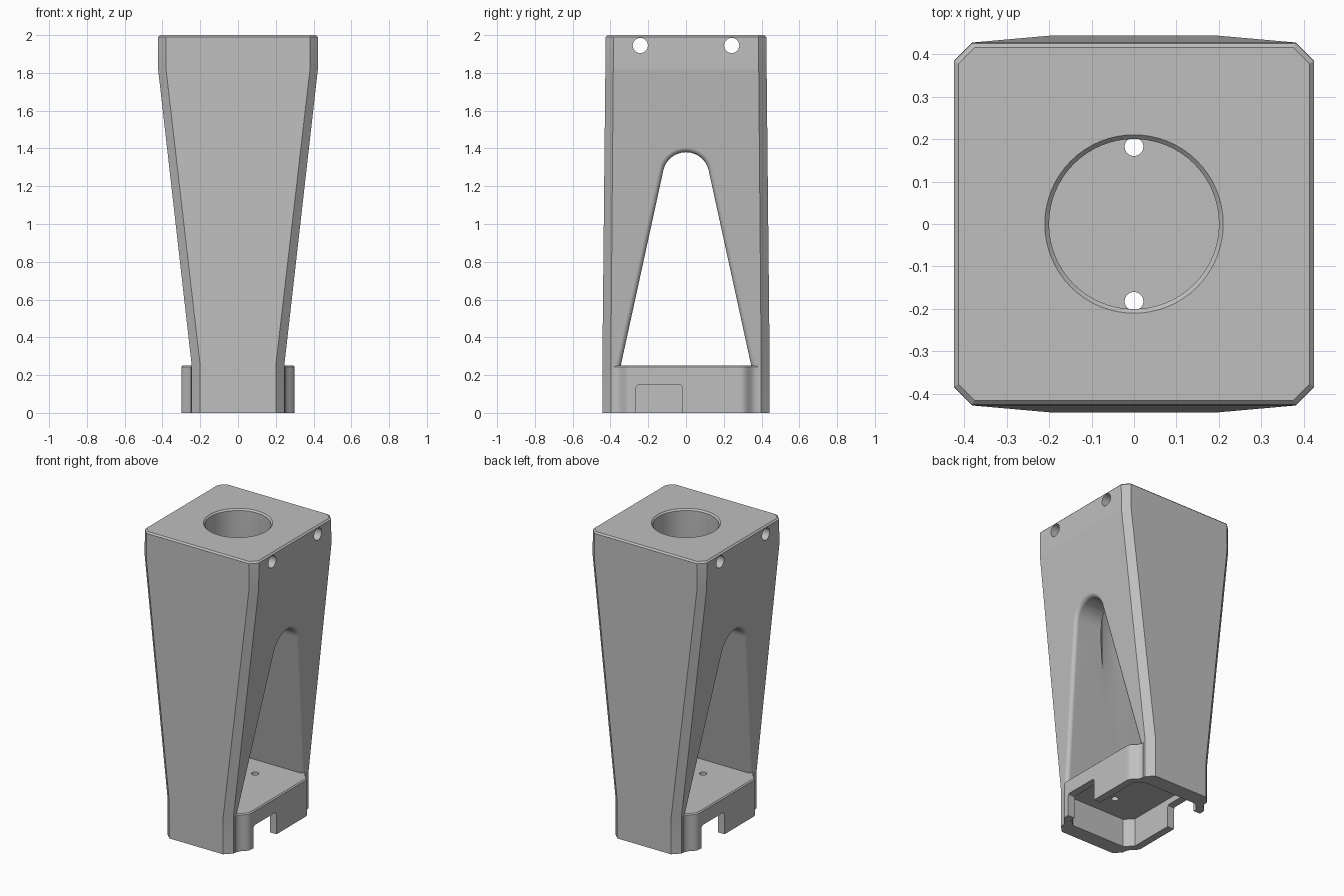
import bpy, bmesh
from math import sin, cos, pi, radians

old = bpy.data.objects.get("Cube")
if old:
    bpy.data.objects.remove(old, do_unlink=True)

grey = bpy.data.materials.new("plain grey")
grey.use_nodes = True
grey.diffuse_color = (0.52, 0.52, 0.52, 1)
grey.node_tree.nodes["Principled BSDF"].inputs["Base Color"].default_value = grey.diffuse_color


def loft(name, rings):
    """Closed solid through a list of equal-length point rings."""
    bm = bmesh.new()
    rows = [[bm.verts.new(p) for p in ring] for ring in rings]
    for a, b in zip(rows, rows[1:]):
        for i in range(len(a)):
            j = (i + 1) % len(a)
            bm.faces.new((a[i], a[j], b[j], b[i]))
    bm.faces.new(rows[0])
    bm.faces.new(rows[-1])
    bmesh.ops.recalc_face_normals(bm, faces=bm.faces)
    mesh = bpy.data.meshes.new(name)
    bm.to_mesh(mesh)
    bm.free()
    mesh.materials.append(grey)
    ob = bpy.data.objects.new(name, mesh)
    bpy.context.collection.objects.link(ob)
    return ob


def at_z(plan, z):
    return [(x, y, z) for x, y in plan]


def octagon(hx, hy, c):
    """Rectangle plan with chamfered corners."""
    return mirrored([(hx, hy - c), (hx - c, hy)])


def mirrored(quarter):
    """Full plan from its +x +y quarter."""
    half = quarter + [(-x, y) for x, y in reversed(quarter)]
    return half + [(-x, -y) for x, y in half]


def circle(r, cx=0, cy=0, n=64):
    return [(cx + r * cos(2 * pi * i / n), cy + r * sin(2 * pi * i / n)) for i in range(n)]


def boolean(target, tool, operation="DIFFERENCE"):
    tool.hide_render = True
    mod = target.modifiers.new("cut", "BOOLEAN")
    mod.operation = operation
    mod.solver = "EXACT"
    mod.object = tool
    bpy.ops.object.select_all(action="DESELECT")
    bpy.context.view_layer.objects.active = target
    target.select_set(True)
    bpy.ops.object.modifier_apply(modifier=mod.name)
    bpy.data.objects.remove(tool, do_unlink=True)


# Flared column with chamfered corners
sections = [(-0.06, 0.245, 0.443, 0.045), (0.25, 0.245, 0.443, 0.045),
            (1.82, 0.423, 0.427, 0.042), (1.99, 0.423, 0.425, 0.042),
            (2.0, 0.413, 0.415, 0.038)]
body = loft("stand_body", [at_z(octagon(hx, hy, c), z) for z, hx, hy, c in sections])

# Arched side window with rounded rims that follow the sloping sides
SLOPE, ARC_Z, ARC_R, RIM = radians(12.3), 1.257, 0.123, 0.025


def arch_ring(side, depth, grow):
    r = ARC_R + grow
    floor = 0.24
    half = (r - (floor - ARC_Z) * sin(SLOPE)) / cos(SLOPE)
    outline = [(half, floor)]
    for i in range(25):
        a = SLOPE + (pi - 2 * SLOPE) * i / 24
        outline.append((r * cos(a), ARC_Z + r * sin(a)))
    outline.append((-half, floor))
    return [(side * (0.245 + (z - 0.25) * 0.1134 - depth), y, z) for y, z in outline]


steps = [(-0.1, RIM)]
for k in range(6):
    a = pi / 2 * (1 - k / 5)
    steps.append((RIM * (1 - sin(a)), RIM * (1 - cos(a))))
rings = [arch_ring(1, d, g) for d, g in steps]
rings += [arch_ring(-1, d, g) for d, g in reversed(steps)]
boolean(body, loft("arch_cutter", rings))

# Wider foot block blending into the column
foot_plan = mirrored([(0.3, 0.29), (0.297, 0.305), (0.288, 0.32), (0.272, 0.335),
                      (0.257, 0.35), (0.25, 0.365), (0.248, 0.38), (0.235, 0.39)])
foot_top = [(x * 0.975, y * 0.99) for x, y in foot_plan]
foot = loft("foot_block", [at_z(foot_plan, -0.03), at_z(foot_plan, 0.243), at_z(foot_top, 0.25)])
boolean(body, foot, "UNION")

# Flat underside and hollow pocket
square = mirrored([(1, 1)])
boolean(body, loft("trim_cutter", [at_z(square, -0.5), at_z(square, 0)]))
pocket = octagon(0.25, 0.34, 0.05)
boolean(body, loft("pocket_cutter", [at_z(pocket, -0.1), at_z(pocket, 0.19)]))

# Round bore with a chamfered mouth
bore = [(0.5, 0.2), (1.99, 0.2), (2.01, 0.22)]
boolean(body, loft("bore_cutter", [at_z(circle(r), z) for z, r in bore]))

for side in (1, -1):
    # Screw hole in the floor
    hole = circle(0.022, 0, 0.182 * side, 32)
    boolean(body, loft("floor_hole_cutter", [at_z(hole, 0.1), at_z(hole, 0.4)]))
    # Cross hole near the top
    hole = circle(0.04, 0.242 * side, 1.945, 48)
    boolean(body, loft("cross_hole_cutter", [[(x, y, z) for y, z in hole] for x in (-0.6, 0.6)]))
    # Cable notch in the foot wall, turned half round on the other side
    notch = [(-0.265, -0.1), (-0.265, 0.135), (-0.26, 0.145), (-0.25, 0.15),
             (-0.035, 0.15), (-0.025, 0.145), (-0.02, 0.135), (-0.02, -0.1)]
    boolean(body, loft("notch_cutter",
                       [[(side * x, side * y, z) for y, z in notch] for x in (0.2, 0.4)]))

# Smooth curves, crisp flats
bpy.ops.object.select_all(action="DESELECT")
body.select_set(True)
bpy.context.view_layer.objects.active = body
bpy.ops.object.shade_smooth_by_angle(angle=radians(30))
bm = bmesh.new()
bm.from_mesh(body.data)
for e in bm.edges:
    if len(e.link_faces) == 2 and min(f.calc_area() for f in e.link_faces) > 0.03:
        e.smooth = False
bm.to_mesh(body.data)
bm.free()
weighted = body.modifiers.new("even_shading", "WEIGHTED_NORMAL")
weighted.keep_sharp = True
